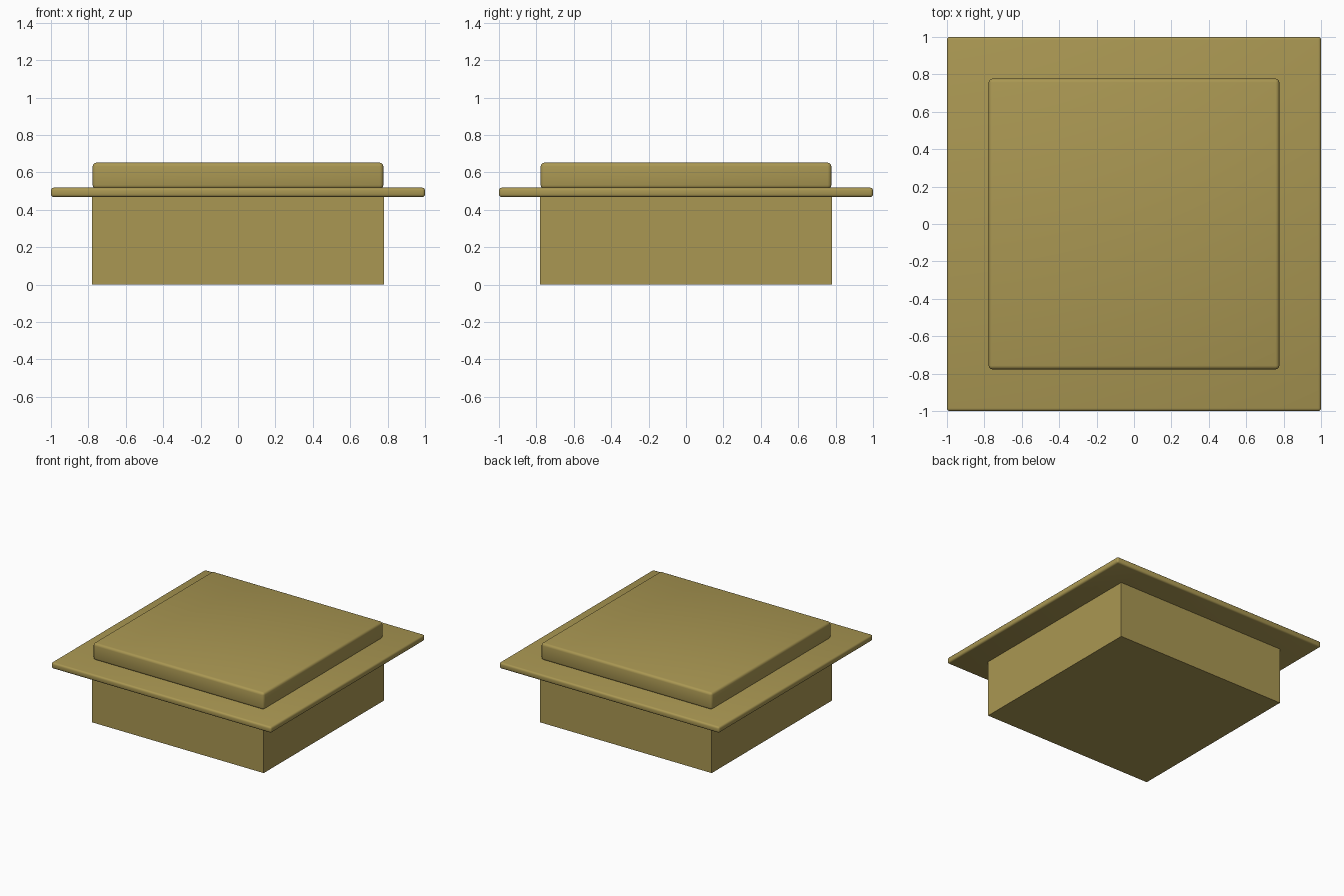
import bpy

if "Cube" in bpy.data.objects:
    bpy.data.objects.remove(bpy.data.objects["Cube"])

brass = bpy.data.materials.new("brass")
brass.diffuse_color = (0.40, 0.31, 0.085, 1)
brass.use_nodes = True
brass.node_tree.nodes["Principled BSDF"].inputs["Base Color"].default_value = brass.diffuse_color


def slab(name, half, z0, z1, bevel=0.0):
    """Square block between two heights, optionally with rounded edges."""
    bpy.ops.mesh.primitive_cube_add(size=1, location=(0, 0, (z0 + z1) / 2))
    obj = bpy.context.object
    obj.name = name
    obj.scale = (2 * half, 2 * half, z1 - z0)
    bpy.ops.object.transform_apply(location=False, rotation=False, scale=True)
    obj.data.materials.append(brass)
    if bevel:
        mod = obj.modifiers.new("rounded_edges", "BEVEL")
        mod.width = bevel
        mod.segments = 3
        bpy.ops.object.shade_smooth()
    return obj


# Sharp-edged lower box
slab("base_box", 0.78, 0.0, 0.48)
# Thin overhanging plate
slab("flange_plate", 1.0, 0.468, 0.518, 0.015)
# Raised pad on top
slab("top_pad", 0.777, 0.512, 0.652, 0.02)
